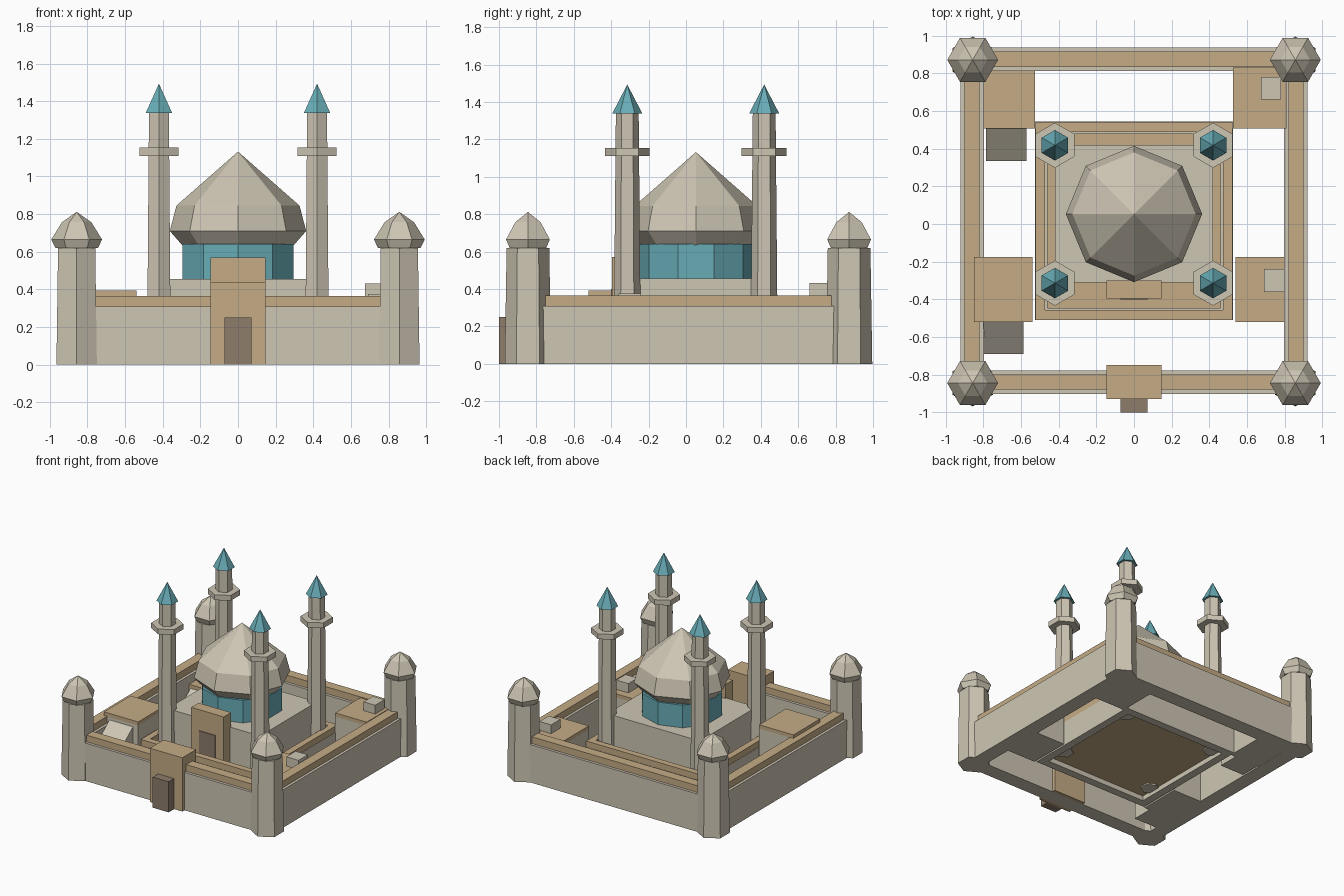
import bpy, bmesh
from math import pi, cos, sin

cube = bpy.data.objects.get("Cube")
if cube:
    bpy.data.objects.remove(cube, do_unlink=True)


def material(name, rgb):
    """Flat colour given as 0-255 display values."""
    lin = [((c / 255 + 0.055) / 1.055) ** 2.4 for c in rgb] + [1]
    m = bpy.data.materials.new(name)
    m.use_nodes = True
    m.diffuse_color = lin
    m.node_tree.nodes["Principled BSDF"].inputs["Base Color"].default_value = lin
    return m


STONE = material("pale stone", (206, 198, 180))
TAN = material("sandstone", (197, 172, 134))
BROWN = material("door brown", (142, 125, 107))
TEAL = material("teal tile", (104, 172, 182))


def finish(name, bm, mat):
    bmesh.ops.recalc_face_normals(bm, faces=bm.faces)
    mesh = bpy.data.meshes.new(name)
    bm.to_mesh(mesh)
    bm.free()
    mesh.materials.append(mat)
    obj = bpy.data.objects.new(name, mesh)
    bpy.context.collection.objects.link(obj)
    return obj


def box(name, mat, x, y, z, front_drop=0):
    """Box from (min, max) ranges; front_drop lowers the top front edge."""
    bm = bmesh.new()
    bmesh.ops.create_cube(bm, size=1)
    for v in bm.verts:
        drop = front_drop if v.co.z > 0 and v.co.y < 0 else 0
        v.co = [r[0] if c < 0 else r[1] for c, r in zip(v.co, (x, y, z))]
        v.co.z -= drop
    return finish(name, bm, mat)


def lathe(name, mat, sides, center, profile, phase=pi / 2):
    """Faceted solid from (radius, height) pairs; radius 0 makes a tip."""
    bm = bmesh.new()
    rings = []
    for r, z in profile:
        n = sides if r else 1
        rings.append([bm.verts.new((center[0] + r * cos(phase + 2 * pi * i / sides),
                                    center[1] + r * sin(phase + 2 * pi * i / sides), z))
                      for i in range(n)])
    for a, b in zip(rings, rings[1:]):
        for i in range(sides):
            j = (i + 1) % sides
            if len(b) == 1:
                bm.faces.new((a[i], a[j], b[0]))
            else:
                bm.faces.new((a[i], a[j], b[j], b[i]))
    for ring in (rings[0], rings[-1]):
        if len(ring) > 1:
            bm.faces.new(ring)
    return finish(name, bm, mat)


def enclosure(name, mat, x, y, half, z):
    """Four wall runs whose centre lines lie at +-x and y[0], y[1]."""
    for side, s in (("right", -1), ("left", 1)):
        box(f"{side}_{name}", mat, (s * x - half, s * x + half),
            (y[0] - half, y[1] + half), z)
    for side, w in (("front", y[0]), ("back", y[1])):
        box(f"{side}_{name}", mat, (half - x, x - half), (w - half, w + half), z)


# Outer walls with copings
OUTER_Y = (-0.84, 0.875)
enclosure("outer_wall", STONE, 0.86, OUTER_Y, 0.062, (0, 0.31))
enclosure("outer_coping", TAN, 0.86, OUTER_Y, 0.04, (0.31, 0.365))

# Corner towers
for x in (-0.857, 0.857):
    for y in (-0.845, 0.872):
        lathe("corner_tower", STONE, 6, (x, y), [(0.124, 0), (0.114, 0.62)])
        lathe("tower_cap", STONE, 6, (x, y),
              [(0.113, 0.62), (0.135, 0.665), (0.078, 0.757), (0, 0.812)], 0)

# Outer gate
box("outer_gate", TAN, (-0.147, 0.147), (-0.93, -0.75), (0, 0.44))
box("outer_gate_door", BROWN, (-0.072, 0.072), (-1, -0.93), (0, 0.25))

# Inner court
box("court_floor", TAN, (-0.47, 0.47), (-0.455, 0.49), (0.04, 0.08))
enclosure("court_wall", STONE, 0.493, (-0.478, 0.511), 0.033, (0, 0.2))
enclosure("court_coping", TAN, 0.498, (-0.483, 0.516), 0.026, (0.2, 0.25))

# Main hall, portal, drum and dome
HALL = (0, 0.053)
box("main_hall", STONE, (-0.42, 0.42), (-0.312, 0.42), (0.05, 0.455))
box("portal", TAN, (-0.147, 0.147), (-0.395, -0.3), (0.05, 0.57))
box("portal_door", BROWN, (-0.072, 0.072), (-0.402, -0.394), (0.08, 0.4))
lathe("drum", TEAL, 10, HALL, [(0.31, 0.455), (0.31, 0.64)])
lathe("dome", STONE, 8, HALL,
      [(0.285, 0.622), (0.362, 0.71), (0.327, 0.845), (0, 1.132)], 0)

# Minarets
for x in (-0.42, 0.42):
    for y in (-0.314, 0.418):
        lathe("minaret", STONE, 6, (x, y), [(0.073, 0.03), (0.061, 1.34)])
        lathe("minaret_balcony", STONE, 6, (x, y), [(0.12, 1.11), (0.12, 1.153)])
        lathe("minaret_spire", TEAL, 6, (x, y), [(0.081, 1.337), (0, 1.493)])


# Court buildings with flat sandstone roofs
def house(name, x, y, top):
    box(name, STONE, x, y, (0, top - 0.03))
    box(name + "_roof", TAN, x, y, (top - 0.03, top))


house("right_back_house", (-0.797, -0.525), (0.507, 0.815), 0.24)
house("left_back_house", (0.525, 0.81), (0.507, 0.83), 0.36)
house("right_front_house", (-0.85, -0.54), (-0.52, -0.175), 0.393)
house("left_front_house", (0.54, 0.8), (-0.52, -0.175), 0.3)

# Lean-tos and rooftop boxes
box("right_back_lean_to", STONE, (-0.785, -0.57), (0.335, 0.507), (0, 0.21), 0.13)
box("right_front_lean_to", STONE, (-0.8, -0.587), (-0.69, -0.52), (0, 0.34), 0.13)
box("left_back_roof_box", STONE, (0.675, 0.78), (0.66, 0.78), (0.36, 0.432))
box("left_front_roof_box", STONE, (0.69, 0.8), (-0.36, -0.24), (0.3, 0.376))
